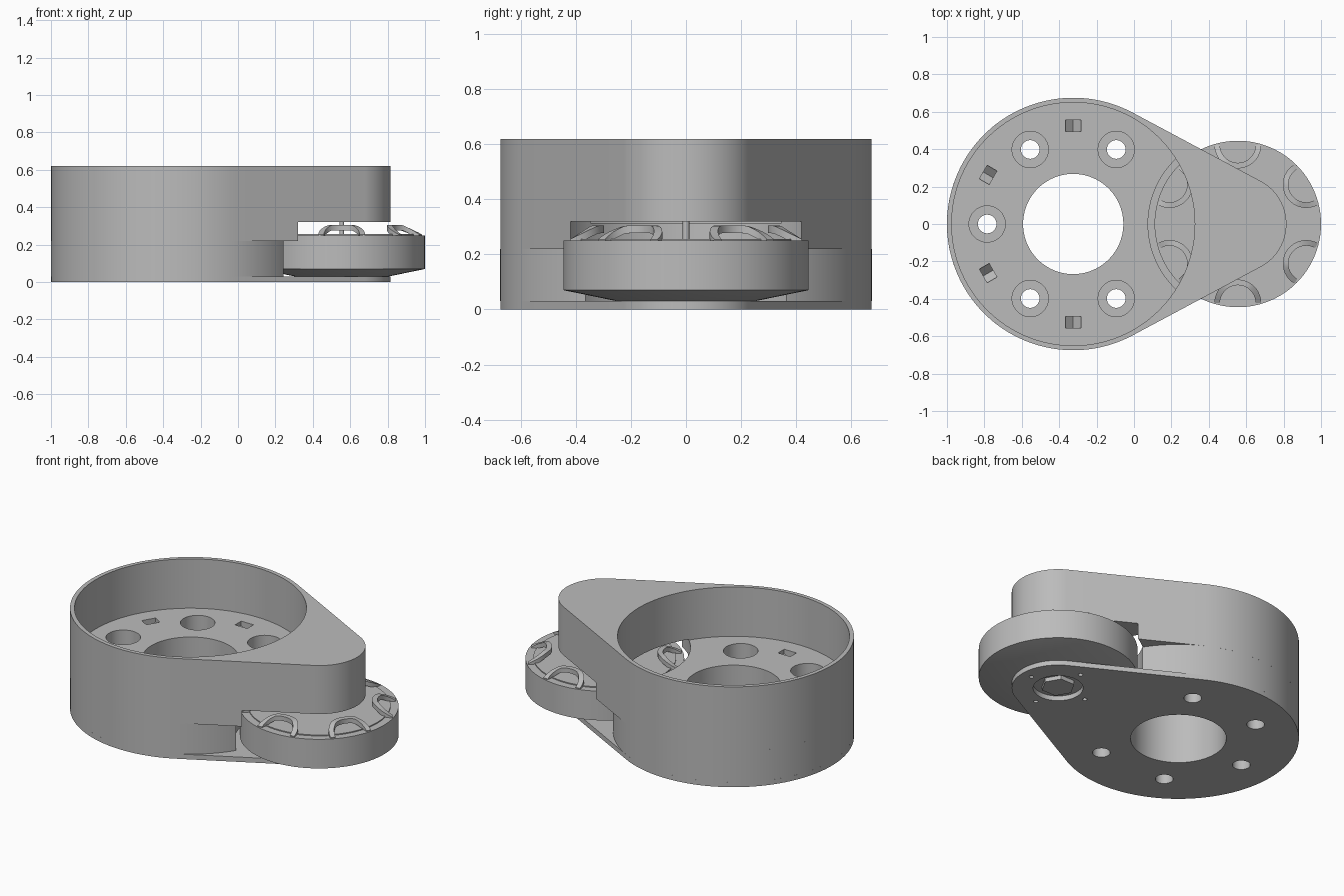
import bpy, bmesh, math
from mathutils import Matrix

if "Cube" in bpy.data.objects:
    bpy.data.objects.remove(bpy.data.objects["Cube"], do_unlink=True)

BIG, SMALL = (-0.325, 0.0), (0.555, 0.0)   # bore axis and wheel axis
R_BIG, R_SMALL = 0.675, 0.26

grey = bpy.data.materials.new("plain grey")
grey.use_nodes = True
color = (0.5, 0.5, 0.5, 1)
grey.diffuse_color = color
grey.node_tree.nodes["Principled BSDF"].inputs["Base Color"].default_value = color


def make(name, bm):
    bmesh.ops.recalc_face_normals(bm, faces=bm.faces)
    mesh = bpy.data.meshes.new(name)
    bm.to_mesh(mesh)
    bm.free()
    mesh.materials.append(grey)
    obj = bpy.data.objects.new(name, mesh)
    bpy.context.collection.objects.link(obj)
    return obj


def prism(name, points, z0, z1, matrix=None):
    bm = bmesh.new()
    face = bm.faces.new([bm.verts.new((x, y, z0)) for x, y in points])
    out = bmesh.ops.extrude_face_region(bm, geom=[face])
    verts = [g for g in out["geom"] if isinstance(g, bmesh.types.BMVert)]
    bmesh.ops.translate(bm, vec=(0, 0, z1 - z0), verts=verts)
    if matrix:
        bm.transform(matrix)
    return make(name, bm)


def arc(center, r, a0, a1, n):
    return [(center[0] + r * math.cos(a0 + (a1 - a0) * i / n),
             center[1] + r * math.sin(a0 + (a1 - a0) * i / n)) for i in range(n + 1)]


def circle(center, r, n=96):
    return arc(center, r, 0, 2 * math.pi, n)[:-1]


def polar(center, r, degrees):
    a = math.radians(degrees)
    return center[0] + r * math.cos(a), center[1] + r * math.sin(a)


def teardrop():
    a = math.acos((R_BIG - R_SMALL) / (SMALL[0] - BIG[0]))
    return arc(BIG, R_BIG, a, 2 * math.pi - a, 80) + arc(SMALL, R_SMALL, -a, a, 40)


def smooth(obj):
    bpy.ops.object.select_all(action="DESELECT")
    obj.select_set(True)
    bpy.context.view_layer.objects.active = obj
    bpy.ops.object.shade_smooth_by_angle(angle=math.radians(30))


def cut(obj, cutters):
    bpy.context.view_layer.objects.active = obj
    for c in cutters:
        mod = obj.modifiers.new("cut", "BOOLEAN")
        mod.operation = "DIFFERENCE"
        mod.solver = "EXACT"
        mod.object = c
        bpy.ops.object.modifier_apply(modifier=mod.name)
    smooth(obj)


# Main shell parts
base_plate = prism("base_plate", teardrop(), 0, 0.03)
core = prism("core", circle(BIG, R_BIG), 0.03, 0.22)
housing = prism("housing", teardrop(), 0.22, 0.62)

# Cutters: centre hole and screw holes go through everything
through = [prism("cut_centre", circle(BIG, 0.268), -0.1, 0.8)]
sinks, slots = [], []
for deg in range(60, 301, 60):
    spot = polar(BIG, 0.46, deg)
    through.append(prism("cut_screw", circle(spot, 0.05, 32), -0.1, 0.8))
    sinks.append(prism("cut_sink", circle(spot, 0.097, 40), 0.16, 0.5))

# V-shaped notches in the floor
notch = [(-0.042, 0.2), (-0.042, 0.12), (0.042, 0.12), (0.042, 0.2)]
notch = [(-0.042, 0.4), (-0.042, 0.29), (0, 0.25), (0.042, 0.29), (0.042, 0.4)]
for deg in range(90, 271, 60):
    x, y = polar(BIG, 0.525, deg)
    turn = (Matrix.Translation((x, y, 0)) @ Matrix.Rotation(math.radians(deg - 90), 4, "Z")
            @ Matrix.Rotation(math.radians(90), 4, "X"))
    slots.append(prism("cut_notch", notch, -0.03, 0.03, turn))

bore = prism("cut_bore", circle(BIG, 0.65), 0.315, 0.8)
clearance = prism("cut_clearance", circle(SMALL, 0.48), -0.1, 0.32)
plate_holes = [prism("cut_hub", circle(SMALL, 0.14, 48), -0.1, 0.1)]
for deg in range(0, 360, 90):
    plate_holes.append(prism("cut_pin", circle(polar(SMALL, 0.195, deg), 0.013, 16), -0.1, 0.1))

cut(housing, [bore, clearance] + through + sinks + slots)
cut(core, [clearance] + through + sinks)
cut(base_plate, through + plate_holes)
for c in [bore, clearance] + through + sinks + slots + plate_holes:
    bpy.data.objects.remove(c, do_unlink=True)

# Wheel turned from a profile
bm = bmesh.new()
profile = [(0, 0.03), (0.25, 0.03), (0.445, 0.07), (0.445, 0.25),
           (0.4, 0.25), (0.4, 0.256), (0, 0.256)]
verts = [bm.verts.new((r, 0, z)) for r, z in profile]
edges = [bm.edges.new(pair) for pair in zip(verts, verts[1:])]
bmesh.ops.spin(bm, geom=verts + edges, cent=(0, 0, 0), axis=(0, 0, 1),
               angle=2 * math.pi, steps=96)
bmesh.ops.remove_doubles(bm, verts=bm.verts, dist=0.0001)
bm.transform(Matrix.Translation((*SMALL, 0)))
smooth(make("wheel", bm))


# Arched ribs rising from the wheel rim toward its middle
def rib(name, degrees, steps=20):
    bm = bmesh.new()
    rings = []
    for i in range(steps + 1):
        t = math.pi * i / steps
        top = 0.255 + 0.05 * min(1, 1.2 * math.sin(t))
        low = max(0.245, top - 0.028)
        ring = []
        for r, z in ((0.095, low), (0.125, low), (0.125, top), (0.095, top)):
            ring.append(bm.verts.new((0.422 - r * math.sin(t), r * math.cos(t), z)))
        rings.append(ring)
    for a, b in zip(rings, rings[1:]):
        for k in range(4):
            m = (k + 1) % 4
            bm.faces.new((a[k], a[m], b[m], b[k]))
    bm.faces.new(rings[0])
    bm.faces.new(rings[-1])
    bm.transform(Matrix.Translation((*SMALL, 0))
                 @ Matrix.Rotation(math.radians(degrees), 4, "Z"))
    smooth(make(name, bm))


for n, deg in enumerate(range(30, 360, 60)):
    rib(f"wheel_rib_{n + 1}", deg)

# Axle pin and bolt head on the wheel axis
smooth(prism("axle_pin", circle(SMALL, 0.012, 16), 0.25, 0.32))
prism("bolt_head", circle(SMALL, 0.095, 6), 0.005, 0.035)
